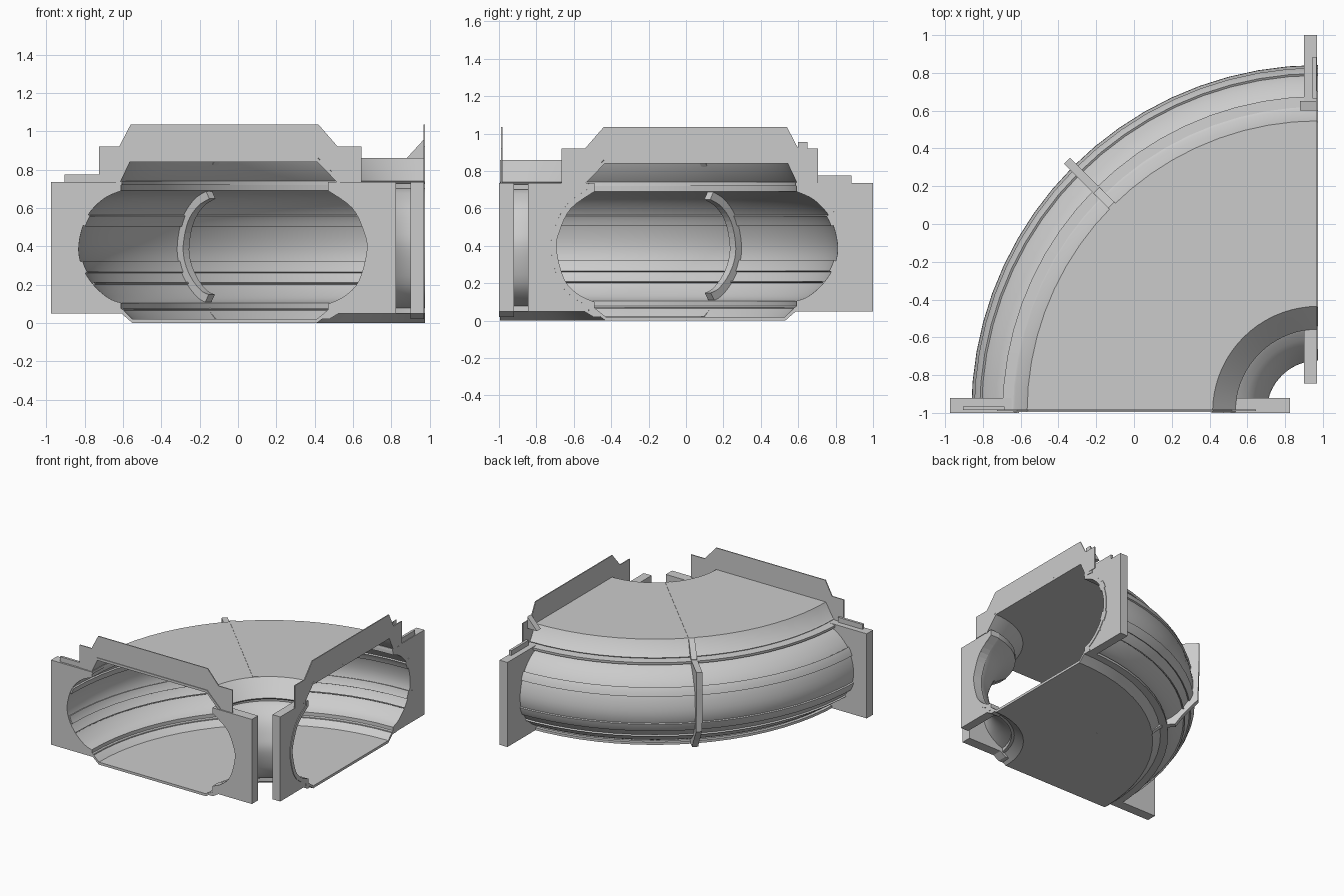
import bpy, bmesh, math
from mathutils import Vector

if "Cube" in bpy.data.objects:
    bpy.data.objects.remove(bpy.data.objects["Cube"])

CX, CY = 0.975, -0.995      # axis of revolution
SEG = 18                    # facets in the quarter turn


def finish(bm, name, smooth=False):
    bmesh.ops.recalc_face_normals(bm, faces=bm.faces)
    me = bpy.data.meshes.new(name)
    bm.to_mesh(me)
    bm.free()
    ob = bpy.data.objects.new(name, me)
    bpy.context.collection.objects.link(ob)
    if smooth:
        bpy.ops.object.select_all(action='DESELECT')
        ob.select_set(True)
        bpy.context.view_layer.objects.active = ob
        bpy.ops.object.shade_smooth_by_angle(angle=math.radians(32))
    return ob


def offset(line, d):
    """Shift an open (r, z) line sideways by d."""
    out = []
    for i, p in enumerate(line):
        a = Vector(line[max(i - 1, 0)])
        b = Vector(line[min(i + 1, len(line) - 1)])
        t = (b - a).normalized()
        out.append((p[0] - t.y * d, p[1] + t.x * d))
    return out


def curve(line, steps=4):
    """Smooth the line through its points."""
    p = [Vector(q) for q in [line[0], *line, line[-1]]]
    out = []
    for i in range(1, len(p) - 2):
        for k in range(steps):
            t = k / steps
            q = 0.5 * (2 * p[i] + (p[i + 1] - p[i - 1]) * t
                       + (2 * p[i - 1] - 5 * p[i] + 4 * p[i + 1] - p[i + 2]) * t * t
                       + (3 * p[i] - p[i - 1] - 3 * p[i + 1] + p[i + 2]) * t ** 3)
            out.append(tuple(q))
    return out + [tuple(line[-1])]


def revolve(name, line, d0, d1):
    """Sweep a thickened line through the quarter circle."""
    sec = offset(line, d0) + offset(line, d1)[::-1]
    bm = bmesh.new()
    rings = []
    for k in range(SEG + 1):
        a = math.pi / 2 * k / SEG
        rings.append([bm.verts.new((CX - r * math.cos(a), CY + r * math.sin(a), z)) for r, z in sec])
    n = len(sec)
    for a, b in zip(rings, rings[1:]):
        for j in range(n):
            bm.faces.new((a[j], a[(j + 1) % n], b[(j + 1) % n], b[j]))
    bm.faces.new(rings[0])
    bm.faces.new(rings[-1])
    return finish(bm, name, True)


def plate(name, pts, place):
    """Solid plate from an (r, z) outline; place(r, z, side) gives a point."""
    bm = bmesh.new()
    a = [bm.verts.new(place(r, z, 0)) for r, z in pts]
    b = [bm.verts.new(place(r, z, 1)) for r, z in pts]
    n = len(pts)
    for j in range(n):
        bm.faces.new((a[j], a[(j + 1) % n], b[(j + 1) % n], b[j]))
    bm.faces.new(a)
    bm.faces.new(b[::-1])
    return finish(bm, name)


def front(y0, y1):
    return lambda r, z, s: (CX - r, (y0, y1)[s], z)


def side(x0, x1):
    return lambda r, z, s: ((x0, x1)[s], CY + r, z)


def middle(w):
    c = math.sqrt(0.5)
    return lambda r, z, s: (CX - (r + w * (s - .5)) * c, CY + (r - w * (s - .5)) * c, z)


# section curves of the ring
bow_out = curve([(1.585, .69), (1.68, .645), (1.765, .55), (1.805, .41), (1.79, .30),
                 (1.73, .20), (1.65, .13), (1.585, .105)])
bow_in = curve([(.505, .69), (.38, .60), (.32, .48), (.303, .38), (.345, .22), (.42, .14), (.505, .10)])
wall_out = [(1.585, .735)] + bow_out + [(1.585, .05)]
wall_in = [(.505, .735)] + bow_in + [(.505, .05)]

# revolved shells
revolve("outer_wall", wall_out, 0, .03)
revolve("inner_wall", wall_in, -.03, 0)
revolve("roof", [(1.61, .735), (1.595, .745), (1.54, .85), (.56, .85), (.455, .745), (.445, .735)], -.01, .01)
revolve("floor", [(1.60, .075), (1.585, .065), (1.525, .01), (.565, .01), (.50, .06)], -.01, .01)
revolve("roof_ledge", [(1.58, .73), (1.67, .72)], -.01, .01)
revolve("floor_ledge", [(1.57, .06), (1.64, .06)], -.01, .01)

# raised bands around the outer wall
for i, (lo, hi) in enumerate([(.50, .57), (.26, .32), (.195, .21)]):
    band = [p for p in curve(bow_out, 4) if lo <= p[1] <= hi]
    revolve(f"wall_band_{i}", band, -.012, .042)

# end flanges, lids and small tabs on both cut faces
for tag, place, lid_place, tab_place, r_max in (
        ("front", front(-1, -.92), front(-.99, -.982), front(-.985, -.965), 1.95),
        ("side", side(.9, .97), side(.967, .975), side(.945, .965), 1.995)):
    plate(tag + "_outer_flange", wall_out + [(r_max, .05), (r_max, .735)], place)
    plate(tag + "_inner_flange", wall_in + [(.565, .02), (.50, .02), (.45, .05), (.15, .05), (.15, .735)], place)
    plate(tag + "_lid", [(1.70, .735), (1.70, .92), (1.595, .92), (1.535, 1.035), (.555, 1.035), (.455, .92),
                         (.33, .92), (.33, .735), (.455, .735), (.555, .86), (1.535, .86), (1.60, .735)], lid_place)
    plate(tag + "_flange_tab", [(1.66, .735), (1.88, .735), (1.88, .775), (1.66, .775)], tab_place)

# triangular gusset behind the side lid
plate("side_lid_gusset", [(.88, .86), (.967, .86), (.967, .955)],
      lambda x, z, s: (x, (.60, .65)[s], z))

# middle rib: frame, roof strip and floor strip at 45 degrees
plate("middle_rib", offset(bow_out, -.045) + [(1.64, .05), (1.70, .05), (1.75, .12), (1.87, .25),
      (1.88, .60), (1.88, .735), (1.62, .735)], middle(.045))
plate("roof_rib", [(1.66, .71), (1.63, .71), (1.53, .845), (.56, .845), (.56, .863), (1.55, .863), (1.66, .74)],
      middle(.045))
plate("floor_rib", [(1.66, .05), (1.60, .05), (1.53, 0), (.57, 0), (.57, .022), (1.52, .022), (1.60, .09), (1.66, .09)],
      middle(.045))
